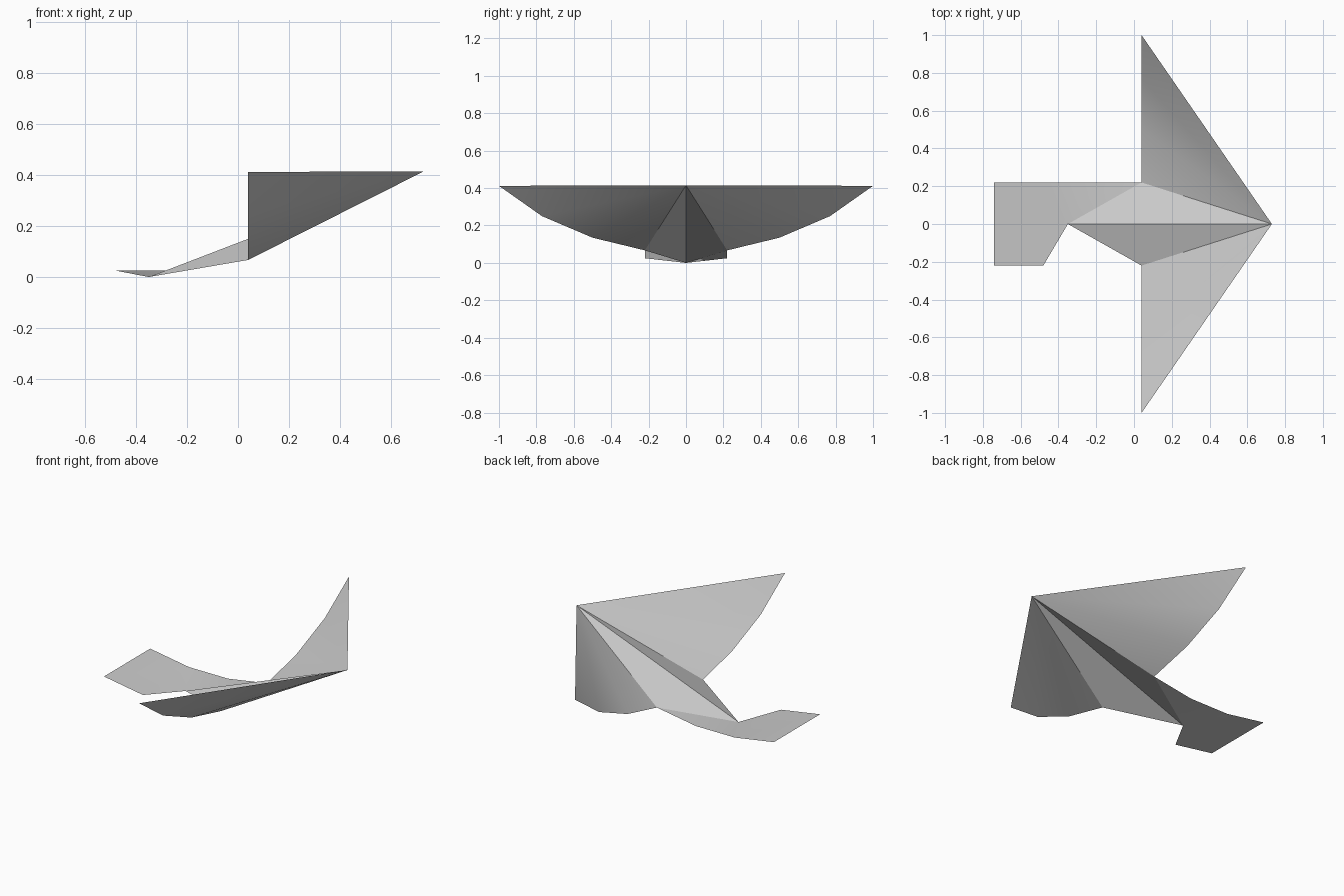
import bpy

# Remove the default cube
cube = bpy.data.objects.get("Cube")
if cube:
    bpy.data.objects.remove(cube, do_unlink=True)

# Single plain colour
grey = bpy.data.materials.new("plain_grey")
grey.use_nodes = True
colour = (0.6, 0.6, 0.6, 1)
grey.diffuse_color = colour
grey.node_tree.nodes["Principled BSDF"].inputs["Base Color"].default_value = colour


def sheet(name, verts, faces):
    """Open folded sheet, smooth except at sharp creases."""
    mesh = bpy.data.meshes.new(name)
    mesh.from_pydata(verts, [], faces)
    mesh.materials.append(grey)
    ob = bpy.data.objects.new(name, mesh)
    bpy.context.collection.objects.link(ob)
    bpy.ops.object.select_all(action='DESELECT')
    ob.select_set(True)
    bpy.context.view_layer.objects.active = ob
    bpy.ops.object.shade_smooth_by_angle()
    return ob


nose = (0.73, 0, 0.415)
tail_root = (-0.35, 0, 0)
half, root_x, root_z = 0.22, 0.04, 0.067

# Wings: fans from the nose to the curved trailing edges
profile = [(half, root_z), (0.5, 0.135), (0.77, 0.25), (1.0, 0.412)]
for side, name in ((1, "back_wing"), (-1, "front_wing")):
    verts = [nose] + [(root_x, side * y, z) for y, z in profile]
    faces = [(0, i + 1, i) if side < 0 else (0, i, i + 1) for i in range(1, len(profile))]
    sheet(name, verts, [f[::-1] for f in faces] if side < 0 else faces)
    if side < 0:
        bpy.context.object.data.flip_normals()

# Body: a ridge from nose to tail with two sloping sides
sheet("body", [nose, tail_root, (root_x, half, root_z), (root_x, -half, root_z)],
      [(0, 2, 1), (0, 1, 3)])

# Tail: bent sheet that fans around the end of the ridge
sheet("tail", [tail_root, (root_x, half, root_z), (-0.22, half, 0.025),
               (-0.48, half, 0.025), (-0.48, -half, 0.025),
               (-0.74, half, root_z), (-0.74, -half, root_z)],
      [(0, 1, 2), (0, 2, 3), (0, 3, 4), (3, 5, 6, 4)])

# All sheets face upward
for name in ("back_wing", "front_wing", "body", "tail"):
    mesh = bpy.data.objects[name].data
    if sum(p.normal.z for p in mesh.polygons) < 0:
        mesh.flip_normals()
